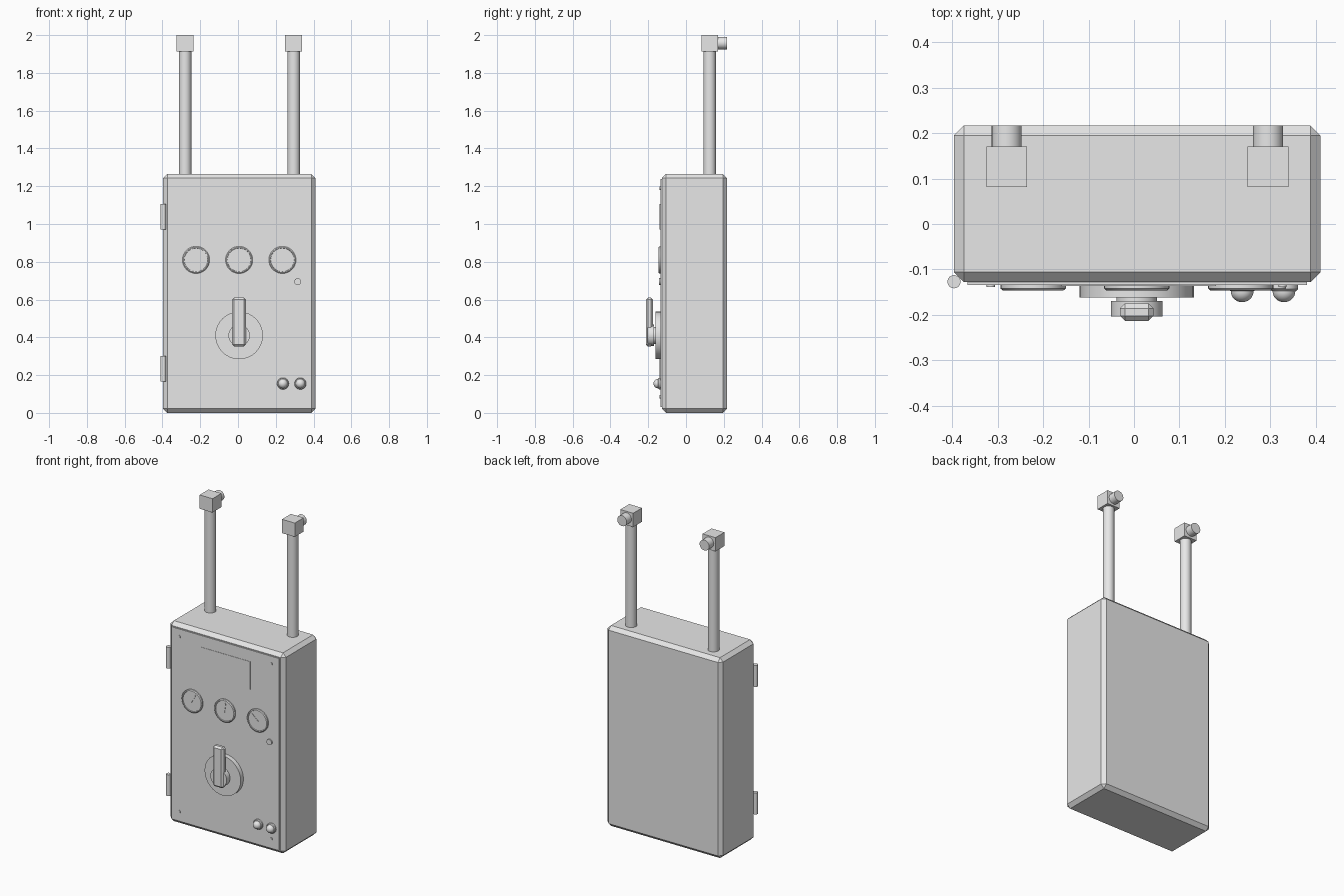
import bpy, bmesh
from math import radians, sin, cos, pi
from mathutils import Matrix, Vector

cube = bpy.data.objects.get("Cube")
if cube:
    bpy.data.objects.remove(cube, do_unlink=True)

grey = bpy.data.materials.new("painted_grey")
grey.use_nodes = True
grey.diffuse_color = (0.8, 0.8, 0.8, 1)
grey.node_tree.nodes["Principled BSDF"].inputs["Base Color"].default_value = (0.8, 0.8, 0.8, 1)

DOOR_Y = -0.134   # outer face of the door
MID_X = 0.006     # centre line of the cabinet


def finish(name, bm, smooth=False):
    bmesh.ops.recalc_face_normals(bm, faces=bm.faces)
    mesh = bpy.data.meshes.new(name)
    bm.to_mesh(mesh)
    bm.free()
    mesh.materials.append(grey)
    obj = bpy.data.objects.new(name, mesh)
    bpy.context.collection.objects.link(obj)
    if smooth:
        bpy.ops.object.select_all(action='DESELECT')
        obj.select_set(True)
        bpy.context.view_layer.objects.active = obj
        bpy.ops.object.shade_smooth_by_angle(angle=radians(35))
    return obj


def box(name, low, high, bevel=0.0):
    low, high = Vector(low), Vector(high)
    bm = bmesh.new()
    size = Matrix.Diagonal((high - low).to_4d())
    bmesh.ops.create_cube(bm, size=1, matrix=Matrix.Translation((low + high) / 2) @ size)
    if bevel:
        bmesh.ops.bevel(bm, geom=bm.edges[:], offset=bevel, segments=1, affect='EDGES')
    return finish(name, bm)


def rod(name, x, y, radius, z0, z1):
    bm = bmesh.new()
    bmesh.ops.create_cone(bm, cap_ends=True, segments=32, radius1=radius, radius2=radius,
                          depth=z1 - z0, matrix=Matrix.Translation((x, y, (z0 + z1) / 2)))
    return finish(name, bm, True)


def lathe(name, x, z, profile, back=DOOR_Y, segments=32):
    """Spin (radius, forward distance) points around an axis facing the front."""
    bm = bmesh.new()
    rings = []
    for r, d in profile:
        rings.append([bm.verts.new((x + r * cos(2 * pi * i / segments), back - d,
                                    z + r * sin(2 * pi * i / segments)))
                      for i in range(segments)])
    for a, b in zip(rings, rings[1:]):
        for i in range(segments):
            j = (i + 1) % segments
            bm.faces.new((a[i], a[j], b[j], b[i]))
    bm.faces.new(rings[0])
    bm.faces.new(rings[-1])
    return finish(name, bm, True)


def disc(name, x, z, radius, depth, back=DOOR_Y):
    return lathe(name, x, z, [(radius, 0), (radius, depth)], back)


# Cabinet body, door and raised label plate
box("cabinet", (-0.396, -0.128, 0), (0.41, 0.217, 1.265), 0.022)
box("door", (-0.366, DOOR_Y, 0.03), (0.381, -0.12, 1.238))
box("label_plate", (-0.16, DOOR_Y - 0.002, 0.99), (0.18, DOOR_Y + 0.004, 1.165))

# Hinges on the right edge of the cabinet
for tag, z in (("lower", 0.165), ("upper", 0.97)):
    rod(tag + "_hinge", -0.396, -0.127, 0.0145, z, z + 0.135)

# Conduits with elbow boxes and short rear outlets
for tag, x in (("right", -0.28), ("left", 0.295)):
    rod(tag + "_conduit", x, 0.125, 0.033, 1.25, 1.93)
    box(tag + "_elbow", (x - 0.045, 0.081, 1.913), (x + 0.045, 0.17, 2.0))
    disc(tag + "_outlet", x, 1.958, 0.033, 0.057, back=0.217)

# Corner screws
for x in (-0.315, 0.327):
    for z in (0.085, 1.19):
        disc("door_screw", x, z, 0.009, 0.005)

# Round gauges with a raised rim, needle and hub
rim = [(0.072, 0), (0.072, 0.008), (0.067, 0.012), (0.063, 0.012), (0.062, 0.008)]
for x, turn in ((-0.222, 30), (MID_X, 8), (0.235, -48)):
    lathe("gauge", x, 0.81, rim)
    needle = box("gauge_needle", (-0.0025, -0.001, -0.01), (0.0025, 0.001, 0.05))
    needle.matrix_world = (Matrix.Translation((x, DOOR_Y - 0.009, 0.81))
                           @ Matrix.Rotation(radians(turn), 4, 'Y'))
    disc("gauge_hub", x, 0.81, 0.004, 0.011)

# Keyhole cap
disc("lock_cap", 0.316, 0.695, 0.018, 0.008)

# Rotary switch: dial, neck, knob and upright handle
disc("switch_dial", MID_X, 0.41, 0.126, 0.028)
disc("switch_neck", MID_X, 0.41, 0.045, 0.045)
disc("switch_knob", MID_X, 0.41, 0.057, 0.034, back=-0.169)
box("switch_handle", (MID_X - 0.037, -0.213, 0.352), (MID_X + 0.037, -0.175, 0.61), 0.011)

# Push buttons: collar and dome
dome = [(0.025 * cos(radians(a)), 0.014 + 0.024 * sin(radians(a))) for a in range(0, 86, 12)]
for x in (0.238, 0.33):
    lathe("push_button", x, 0.155, [(0.031, 0), (0.031, 0.009), (0.027, 0.013), (0.025, 0.013)] + dome)
